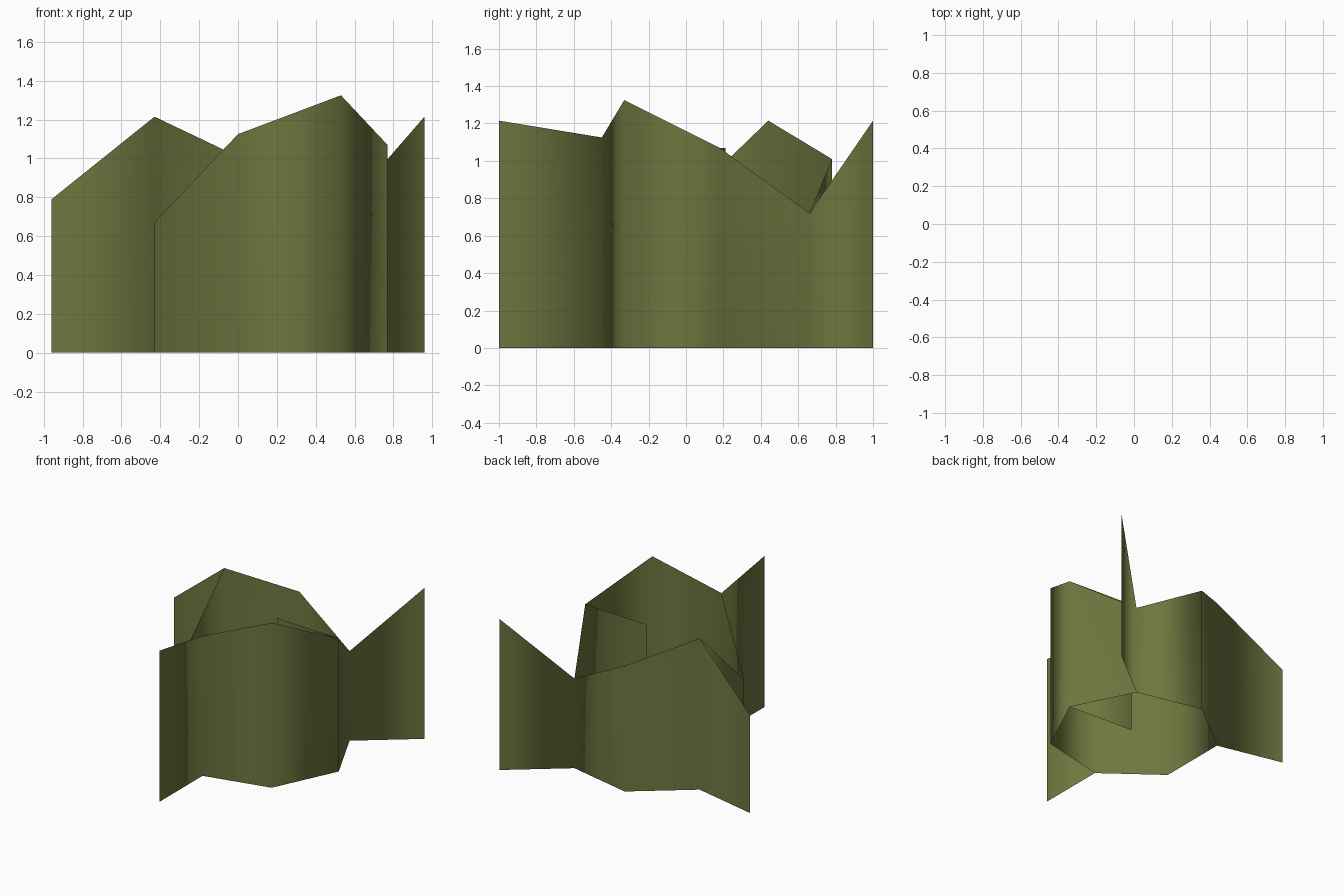
import bpy, bmesh

if "Cube" in bpy.data.objects:
    bpy.data.objects.remove(bpy.data.objects["Cube"])

# Single olive foliage colour
mat = bpy.data.materials.new("olive_green")
mat.diffuse_color = (0.155, 0.185, 0.05, 1)
mat.use_nodes = True
mat.node_tree.nodes["Principled BSDF"].inputs["Base Color"].default_value = mat.diffuse_color

# Ring of upright panels: x, y, top height (counter-clockwise from the front)
ring = [(0, -0.45, 1.125), (0.53, -0.33, 1.325), (0.77, 0.18, 1.07),
        (0.53, 0.66, 0.72), (0, 0.78, 1.01), (-0.43, 0.44, 1.215),
        (-0.43, -0.125, 0.67)]

# Loose leaf flaps: ring corner index -> free end
flaps = {0: (0, -1.0, 1.215), 3: (0.96, 1.0, 1.215),
         5: (-0.96, 0.56, 0.79), 2: (0.20, 0.21, 1.07)}

bm = bmesh.new()


def post(x, y, h):
    """Bottom and top vertex of one vertical panel edge."""
    return bm.verts.new((x, y, 0)), bm.verts.new((x, y, h))


def panel(a, b):
    bm.faces.new((a[0], b[0], b[1], a[1]))


# Closed ring
posts = [post(*p) for p in ring]
for i, p in enumerate(posts):
    panel(p, posts[(i + 1) % len(posts)])

# Flaps share the ring corners so the shading runs on
for i, end in flaps.items():
    panel(posts[i], post(*end))

mesh = bpy.data.meshes.new("foliage_panels")
bm.to_mesh(mesh)
bm.free()
mesh.materials.append(mat)
mesh.polygons.foreach_set("use_smooth", [True] * len(mesh.polygons))
obj = bpy.data.objects.new("foliage_panels", mesh)
bpy.context.collection.objects.link(obj)
